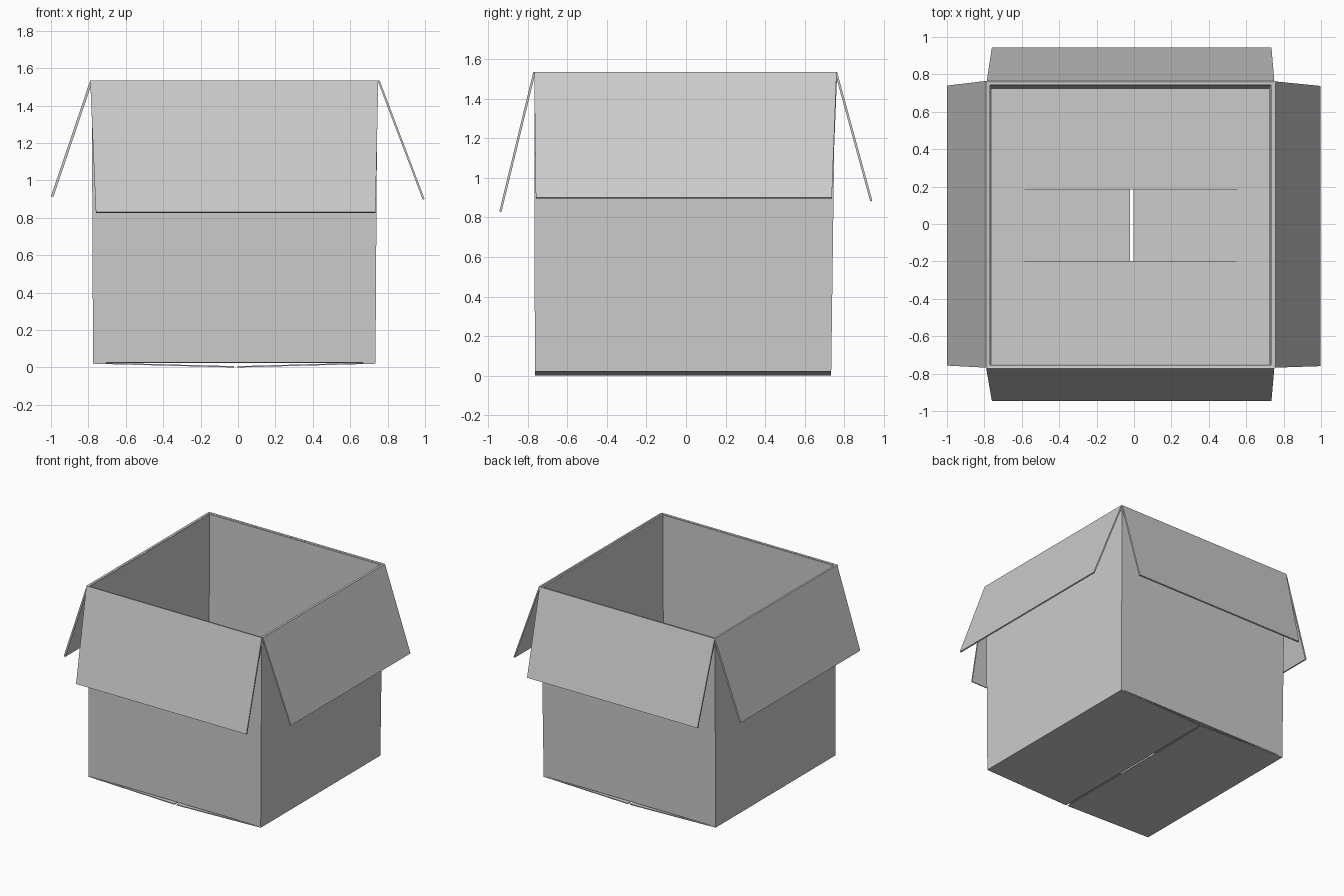
import bpy, bmesh
from mathutils import Vector

if "Cube" in bpy.data.objects:
    bpy.data.objects.remove(bpy.data.objects["Cube"])

T = 0.013   # cardboard thickness


def mesh_object(name, bm):
    bmesh.ops.recalc_face_normals(bm, faces=bm.faces[:])
    me = bpy.data.meshes.new(name)
    bm.to_mesh(me)
    bm.free()
    ob = bpy.data.objects.new(name, me)
    bpy.context.collection.objects.link(ob)
    return ob


def ring(bm, x0, x1, y0, y1, z):
    return [bm.verts.new(c) for c in
            ((x0, y0, z), (x1, y0, z), (x1, y1, z), (x0, y1, z))]


def panel(name, hinge, free, offset):
    """Flat cardboard sheet between a hinge edge and a free edge."""
    bm = bmesh.new()
    quad = [Vector(p) for p in (*hinge, *free[::-1])]
    a = [bm.verts.new(p) for p in quad]
    b = [bm.verts.new(p + Vector(offset)) for p in quad]
    bm.faces.new(a)
    bm.faces.new(b)
    for i in range(4):
        j = (i + 1) % 4
        bm.faces.new((a[i], a[j], b[j], b[i]))
    return mesh_object(name, bm)


# Four walls: an open tube, leaning out very slightly
bm = bmesh.new()
lo = (-0.775, 0.735, -0.765, 0.735)
hi = (-0.782, 0.745, -0.767, 0.755)


def inset(r):
    return (r[0] + T, r[1] - T, r[2] + T, r[3] - T)


loops = [ring(bm, *lo, 0.027), ring(bm, *hi, 1.53),
         ring(bm, *inset(hi), 1.53), ring(bm, *inset(lo), 0.027)]
for k in range(4):
    p, q = loops[k], loops[(k + 1) % 4]
    for i in range(4):
        j = (i + 1) % 4
        bm.faces.new((p[i], p[j], q[j], q[i]))
mesh_object("box_walls", bm)

# Top flaps folded outwards and down, each tapering to its free edge
Z = 1.535
panel("front_flap", [(-0.79, -0.773, Z), (0.75, -0.773, Z)],
      [(-0.76, -0.945, 0.83), (0.735, -0.945, 0.83)], (0, 0.011, -0.003))
panel("back_flap", [(-0.787, 0.765, Z), (0.75, 0.765, Z)],
      [(-0.76, 0.943, 0.885), (0.735, 0.943, 0.885)], (0, -0.011, -0.003))
panel("right_flap", [(0.757, -0.768, Z), (0.757, 0.762, Z)],
      [(0.998, -0.76, 0.9), (0.998, 0.738, 0.9)], (-0.01, 0, -0.003))
panel("left_flap", [(-0.79, -0.768, Z), (-0.79, 0.765, Z)],
      [(-1.0, -0.757, 0.915), (-1.0, 0.74, 0.915)], (0.013, 0, -0.003))

# Inner bottom flaps, leaving a gap in the middle
xi0, xi1 = -0.765, 0.725
for name, ya, yb in (("inner_bottom_front", -0.76, -0.198),
                     ("inner_bottom_back", 0.73, 0.184)):
    panel(name, [(xi0, ya, 0.032), (xi1, ya, 0.032)],
          [(xi0, yb, 0.03), (xi1, yb, 0.03)], (0, 0, -0.006))

# Outer bottom flaps sagging to a narrow seam
for name, xa, xb in (("outer_bottom_left", -0.775, -0.022),
                     ("outer_bottom_right", 0.735, -0.004)):
    panel(name, [(xa, -0.765, 0.027), (xa, 0.735, 0.027)],
          [(xb, -0.765, 0.007), (xb, 0.735, 0.007)], (0, 0, -0.007))
